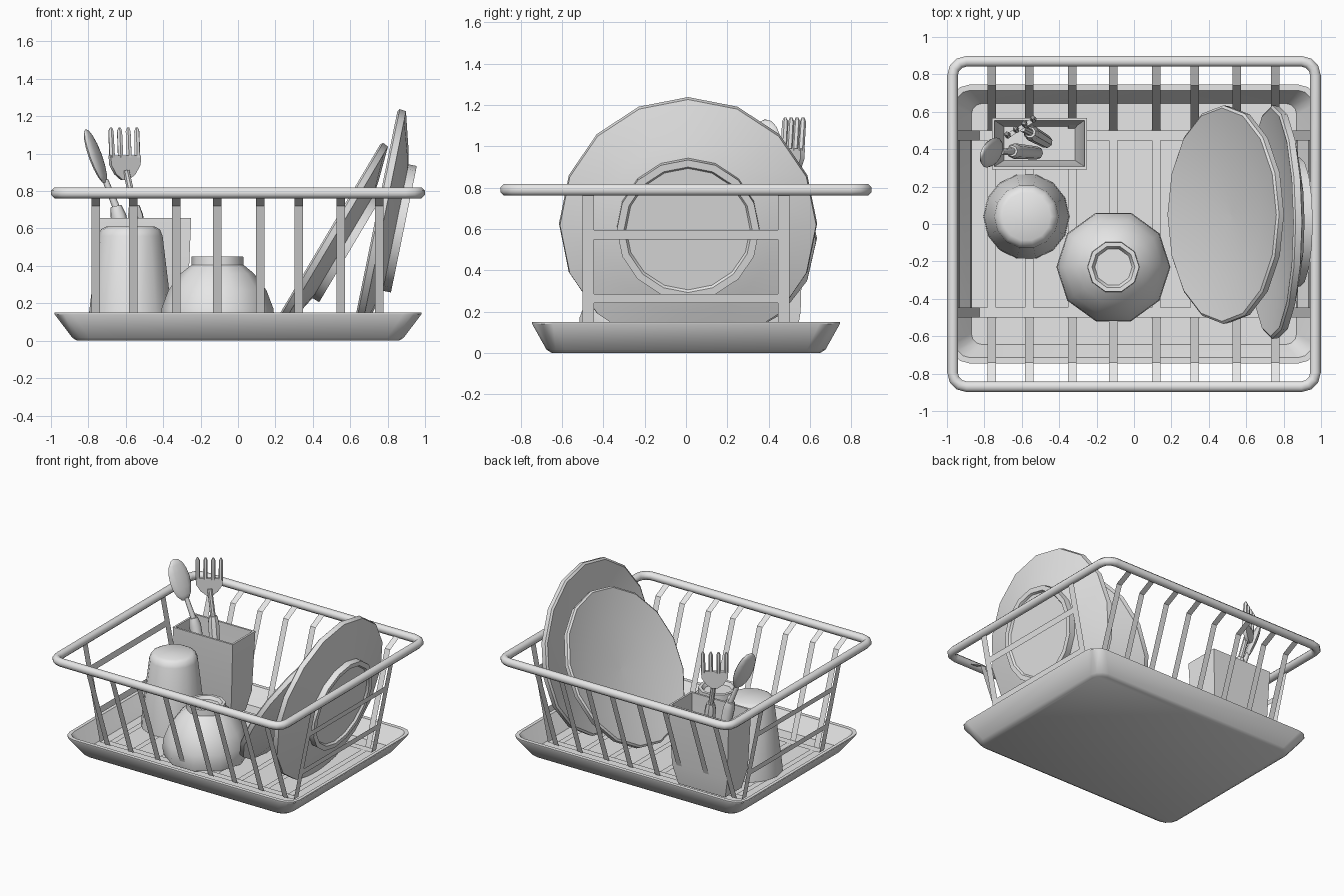
import bpy, bmesh, math
from mathutils import Vector, Matrix

if "Cube" in bpy.data.objects:
    bpy.data.objects.remove(bpy.data.objects["Cube"])

grey = bpy.data.materials.new("light_grey")
grey.diffuse_color = (0.8, 0.8, 0.8, 1)
grey.use_nodes = True
grey.node_tree.nodes["Principled BSDF"].inputs["Base Color"].default_value = grey.diffuse_color


def finish(name, bm, smooth=40, fix=True):
    if fix:
        bmesh.ops.recalc_face_normals(bm, faces=bm.faces)
    me = bpy.data.meshes.new(name)
    bm.to_mesh(me)
    bm.free()
    me.materials.append(grey)
    ob = bpy.data.objects.new(name, me)
    bpy.context.collection.objects.link(ob)
    if smooth:
        bpy.ops.object.select_all(action='DESELECT')
        ob.select_set(True)
        bpy.context.view_layer.objects.active = ob
        bpy.ops.object.shade_smooth_by_angle(angle=math.radians(smooth))
    return ob


def loft_into(bm, rings, closed=False):
    rows = [[bm.verts.new(p) for p in r] for r in rings]
    n = len(rows[0])
    pairs = list(zip(rows, rows[1:])) + ([(rows[-1], rows[0])] if closed else [])
    for a, b in pairs:
        for i in range(n):
            j = (i + 1) % n
            bm.faces.new((a[i], a[j], b[j], b[i]))
    if not closed:
        bm.faces.new(rows[0])
        bm.faces.new(rows[-1])


def circle(r, z, n, mat=Matrix()):
    return [mat @ Vector((r * math.cos(math.tau * i / n), r * math.sin(math.tau * i / n), z))
            for i in range(n)]


def lathe(name, profile, n, mat, smooth=40):
    bm = bmesh.new()
    loft_into(bm, [circle(r, z, n, mat) for r, z in profile])
    return finish(name, bm, smooth)


def round_rect(hx, hy, z, r, seg=3):
    pts = []
    for k, (sx, sy) in enumerate([(1, 1), (-1, 1), (-1, -1), (1, -1)]):
        for s in range(seg + 1):
            a = math.pi / 2 * (k + s / seg)
            pts.append(Vector((sx * (hx - r) + r * math.cos(a), sy * (hy - r) + r * math.sin(a), z)))
    return pts


def tube_into(bm, path, radii, n=8):
    # straight-ish tapered rod through the given points
    d = (Vector(path[-1]) - Vector(path[0])).to_track_quat('Z', 'Y').to_matrix().to_4x4()
    loft_into(bm, [circle(r, 0, n, Matrix.Translation(p) @ d) for p, r in zip(path, radii)])


def ribbon_into(bm, path, width):
    w = Vector(width) / 2
    rows = [(bm.verts.new(Vector(p) - w), bm.verts.new(Vector(p) + w)) for p in path]
    for a, b in zip(rows, rows[1:]):
        bm.faces.new((a[0], a[1], b[1], b[0]))


# Drip tray
bm = bmesh.new()
loft_into(bm, [round_rect(0.86, 0.65, 0, 0.07), round_rect(0.885, 0.675, 0.015, 0.09),
               round_rect(0.98, 0.745, 0.14, 0.1), round_rect(0.98, 0.745, 0.15, 0.1),
               round_rect(0.955, 0.715, 0.15, 0.08), round_rect(0.87, 0.645, 0.03, 0.06)])
finish("drip_tray", bm)

# Top rim of the rack: octagonal tube around a rounded rectangle
bm = bmesh.new()
rings = []
for i in range(8):
    a = math.tau * (i + 0.5) / 8
    o, h = 0.031 * math.cos(a), 0.031 * math.sin(a)
    rings.append(round_rect(0.97 + o, 0.87 + o, 0.79 + h, 0.075 + o))
loft_into(bm, rings, closed=True)
finish("rack_rim", bm, 50)

# Crosswise flat wires, front rim to back rim
bm = bmesh.new()
half = [(0.87, 0.785), (0.74, 0.72), (0.5, 0.05)]
for x in (-0.76, -0.56, -0.33, -0.11, 0.12, 0.325, 0.55, 0.755):
    path = [(x, -y, z) for y, z in half] + [(x, y, z) for y, z in reversed(half)]
    ribbon_into(bm, path, (0.045, 0, 0))
finish("cross_wires", bm, 0, False)

# Lengthwise flat wires and end rails
bm = bmesh.new()
for y in (-0.473, 0.473):
    ribbon_into(bm, [(-0.975, y, 0.785), (-0.825, y, 0.055), (0.825, y, 0.055), (0.975, y, 0.785)],
                (0, -0.055, 0))
finish("long_wires", bm, 0, False)
bm = bmesh.new()
for s in (-1, 1):
    for x, z in ((0.935, 0.572), (0.871, 0.263)):
        ribbon_into(bm, [(s * x, -s * 0.473, z), (s * x, s * 0.473, z)], (-s * 0.009, 0, -0.045))
finish("end_rails", bm, 0, False)

# Plates leaning against the right end
plate = [(0.001, 0.06), (0.36, 0.05), (0.61, 0), (0.625, 0.01), (0.62, 0.045),
         (0.42, 0.1), (0.345, 0.115), (0.345, 0.16), (0.31, 0.16), (0.3, 0.145), (0.001, 0.145)]
for name, c, up, k in (("small_plate", (0.47, 0.05, 0.56), (0.51, 0, 0.86), 0.935),
                       ("large_plate", (0.73, 0.01, 0.628), (0.2, 0, 0.98), 1.0)):
    u = Vector(up).normalized()
    y = Vector((0, 1, 0))
    rot = Matrix((u, -y, u.cross(-y))).transposed().to_4x4()
    lathe(name, [(r * k, d * k) for r, d in plate], 16, Matrix.Translation(c) @ rot, 35)

# Upturned cup and bowl
lathe("cup", [(0.23, 0.05), (0.225, 0.12), (0.172, 0.56), (0.158, 0.595), (0.13, 0.61), (0.001, 0.612)],
      14, Matrix.Translation((-0.575, 0.04, 0)), 60)
lathe("bowl", [(0.295, 0.05), (0.305, 0.1), (0.3, 0.17), (0.262, 0.27), (0.195, 0.36), (0.14, 0.405),
               (0.138, 0.45), (0.115, 0.45), (0.1, 0.425), (0.001, 0.425)],
      10, Matrix.Translation((-0.11, -0.23, 0)), 40)

# Open cutlery box with tapered walls
bm = bmesh.new()
loft_into(bm, [[Vector((-0.505 + sx * hx, 0.43 + sy * hy, z)) for sx, sy in ((1, 1), (-1, 1), (-1, -1), (1, -1))]
               for hx, hy, z in ((0.2, 0.1, 0.05), (0.235, 0.125, 0.2), (0.255, 0.138, 0.655),
                                 (0.24, 0.123, 0.655), (0.22, 0.11, 0.2), (0.19, 0.09, 0.08))])
finish("cutlery_box", bm, 20)

# Spoon
bm = bmesh.new()
tube_into(bm, [(-0.52, 0.38, 0.15), (-0.64, 0.39, 0.67), (-0.652, 0.39, 0.72)], [0.035, 0.042, 0.03])
tube_into(bm, [(-0.65, 0.39, 0.71), (-0.71, 0.385, 0.86)], [0.02, 0.016])
axis = Vector((-0.11, 0, 0.3)).normalized()
side = Vector((0.3, 0.95, 0.11)).normalized()
flat = axis.cross(side).normalized()
rot = Matrix((side, flat, axis)).transposed().to_4x4()
bmesh.ops.create_uvsphere(bm, u_segments=12, v_segments=8, radius=1,
                          matrix=Matrix.Translation((-0.762, 0.382, 0.985)) @ rot @
                          Matrix.Diagonal((0.085, 0.025, 0.155, 1)))
finish("spoon", bm, 50)

# Fork: handle, neck, head plate and four tines
bm = bmesh.new()
tube_into(bm, [(-0.47, 0.44, 0.15), (-0.548, 0.485, 0.67), (-0.555, 0.49, 0.72)], [0.035, 0.042, 0.03])
tube_into(bm, [(-0.555, 0.49, 0.71), (-0.598, 0.51, 0.91)], [0.02, 0.018])
rot = Matrix.Translation((-0.605, 0.515, 0)) @ Matrix.Rotation(math.radians(32), 4, 'Z')
head = []
for w, z in ((0.02, 0.86), (0.06, 0.89), (0.092, 0.94), (0.095, 0.99)):
    head.append([rot @ Vector((a * w, b * 0.012, z)) for a, b in ((-1, -1), (1, -1), (1, 1), (-1, 1))])
loft_into(bm, head)
for i in range(4):
    x = -0.08 + i * 0.16 / 3
    tube_into(bm, [rot @ Vector((x, 0, 0.98)), rot @ Vector((x * 1.02, 0.01, 1.12)),
                   rot @ Vector((x * 1.02, 0.01, 1.14))], [0.016, 0.015, 0.006], 6)
finish("fork", bm, 40)
